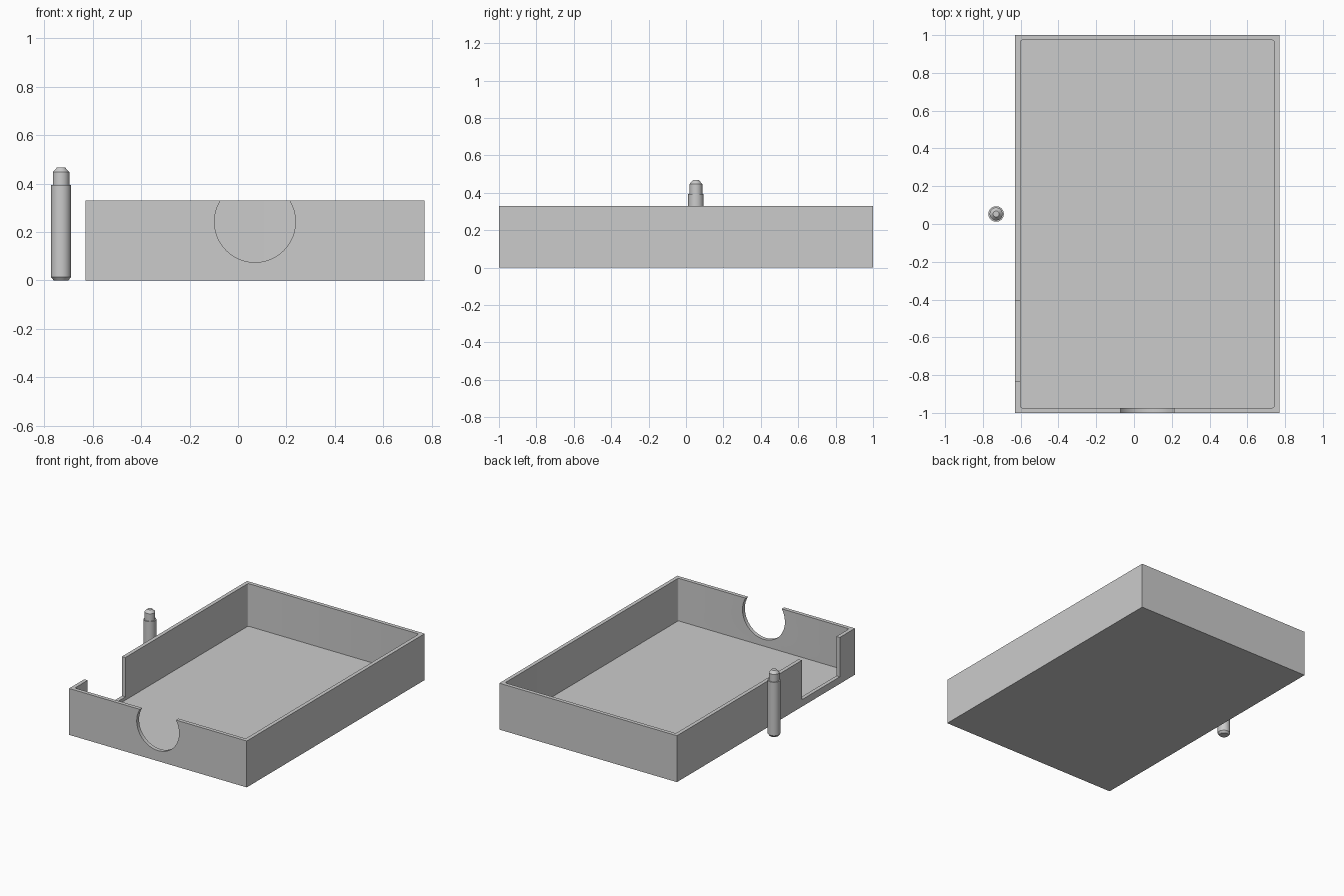
import bpy, bmesh, math
from mathutils import Matrix, Vector

if "Cube" in bpy.data.objects:
    bpy.data.objects.remove(bpy.data.objects["Cube"])

grey = bpy.data.materials.new("plain grey")
grey.diffuse_color = (0.6, 0.6, 0.6, 1)
grey.use_nodes = True
grey.node_tree.nodes["Principled BSDF"].inputs["Base Color"].default_value = grey.diffuse_color

X0, X1, Y0, Y1, H = -0.629, 0.769, -1.0, 1.0, 0.33
WALL, FLOOR = 0.027, 0.027


def finish(name, bm):
    bmesh.ops.recalc_face_normals(bm, faces=bm.faces)
    mesh = bpy.data.meshes.new(name)
    bm.to_mesh(mesh)
    bm.free()
    mesh.materials.append(grey)
    ob = bpy.data.objects.new(name, mesh)
    bpy.context.collection.objects.link(ob)
    return ob


def block(name, lo, hi, corner=0):
    lo, hi = Vector(lo), Vector(hi)
    bm = bmesh.new()
    bmesh.ops.create_cube(bm, size=1, matrix=Matrix.Translation((lo + hi) / 2)
                          @ Matrix.Diagonal((*(hi - lo), 1)))
    if corner:
        # round the upright edges
        upright = [e for e in bm.edges
                   if abs(e.verts[0].co.z - e.verts[1].co.z) > 0.1]
        bmesh.ops.bevel(bm, geom=upright, offset=corner, segments=4,
                        profile=0.5, affect='EDGES')
    return finish(name, bm)


def cut(target, cutter):
    mod = target.modifiers.new(cutter.name, 'BOOLEAN')
    mod.operation, mod.solver, mod.object = 'DIFFERENCE', 'EXACT', cutter
    cutter.hide_render = True
    cutter.hide_set(True)


def smooth(ob):
    bpy.ops.object.select_all(action='DESELECT')
    bpy.context.view_layer.objects.active = ob
    ob.select_set(True)
    bpy.ops.object.shade_smooth_by_angle(angle=math.radians(25))


# Open tray: hollow, with a side gap and a round front opening
tray = block("tray", (X0, Y0, 0), (X1, Y1, H))
hollow = block("hollow_cutter", (X0 + WALL, Y0 + WALL, FLOOR),
               (X1 - WALL, Y1 - WALL, H + 0.2), corner=0.01)
side_gap = block("side_gap_cutter", (X0 - 0.1, -0.83, 0.05),
                 (X0 + WALL + 0.05, -0.405, H + 0.2))
bm = bmesh.new()
bmesh.ops.create_cone(bm, cap_ends=True, segments=64, radius1=0.167,
                      radius2=0.167, depth=0.2,
                      matrix=Matrix.Translation((0.07, Y0, 0.242))
                      @ Matrix.Rotation(math.pi / 2, 4, 'X'))
round_opening = finish("front_opening_cutter", bm)
cutters = (hollow, side_gap, round_opening)
for c in cutters:
    cut(tray, c)

# Bake the cuts and drop the cutters
dg = bpy.context.evaluated_depsgraph_get()
baked = bpy.data.meshes.new_from_object(tray.evaluated_get(dg))
tray.modifiers.clear()
tray.data = baked
for c in cutters:
    bpy.data.objects.remove(c)
smooth(tray)

# Stepped, chamfered pin beside the tray, turned from a profile
profile = [(0.03, 0), (0.041, 0.014), (0.041, 0.394), (0.034, 0.394),
           (0.034, 0.447), (0.016, 0.467)]
N = 48
bm = bmesh.new()
rings = [[bm.verts.new((-0.73 + r * math.cos(2 * math.pi * i / N),
                        0.053 + r * math.sin(2 * math.pi * i / N), z))
          for i in range(N)] for r, z in profile]
for a, b in zip(rings, rings[1:]):
    for i in range(N):
        j = (i + 1) % N
        bm.faces.new((a[i], a[j], b[j], b[i]))
bm.faces.new(rings[0])
bm.faces.new(rings[-1])
smooth(finish("pin", bm))
